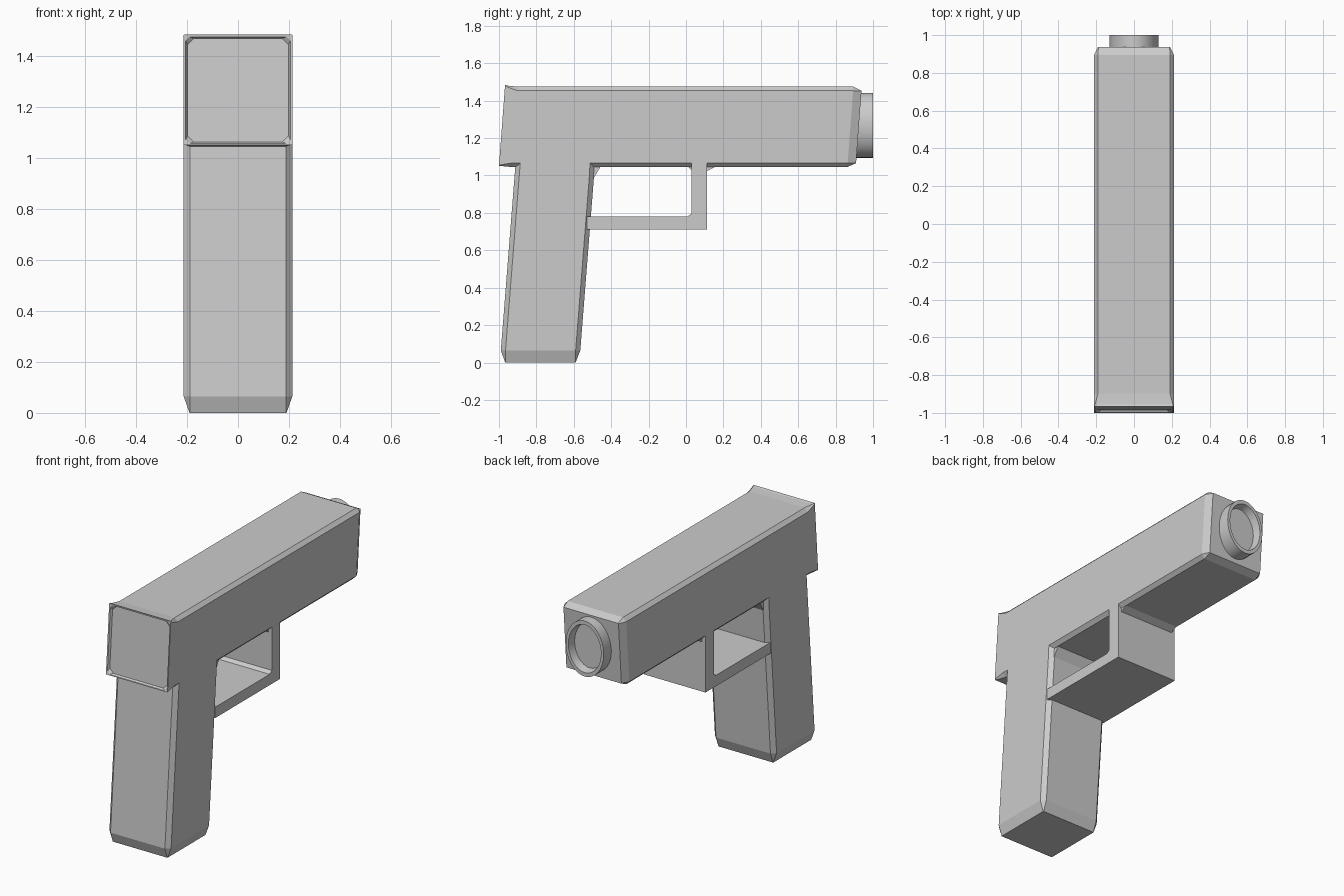
import bpy, math

if "Cube" in bpy.data.objects:
    bpy.data.objects.remove(bpy.data.objects["Cube"])

W = 0.213          # half width shared by every flush side
IN = 0.19          # half width after the chamfer


def make_object(name, verts, faces):
    mesh = bpy.data.meshes.new(name)
    mesh.from_pydata(verts, [], faces)
    mesh.validate()
    obj = bpy.data.objects.new(name, mesh)
    bpy.context.collection.objects.link(obj)
    bpy.context.view_layer.objects.active = obj
    bpy.ops.object.mode_set(mode='EDIT')
    bpy.ops.mesh.select_all(action='SELECT')
    bpy.ops.mesh.normals_make_consistent(inside=False)
    bpy.ops.object.mode_set(mode='OBJECT')
    return obj


def loft(name, rings):
    """Skin equal-length rings and cap both ends."""
    n = len(rings[0])
    verts = [p for r in rings for p in r]
    faces = [list(range(n)), list(range(len(verts) - n, len(verts)))]
    for k in range(len(rings) - 1):
        for i in range(n):
            j = (i + 1) % n
            faces.append([k * n + i, k * n + j, (k + 1) * n + j, (k + 1) * n + i])
    return make_object(name, verts, faces)


def octagon(hx, lo, hi, cx, cy):
    """Rectangle with chamfered corners, as 2D points."""
    return [(hx - cx, lo), (hx, lo + cy), (hx, hi - cy), (hx - cx, hi),
            (cx - hx, hi), (-hx, hi - cy), (-hx, lo + cy), (cx - hx, lo)]


def body_ring(y, hx, lo, hi, c, lean=0.075):
    return [(x, y + lean * (z - 1.05), z) for x, z in octagon(hx, lo, hi, c, c)]


def grip_ring(z, hx, back, front, c):
    return [(x, y, z) for x, y in octagon(hx, back, front, c, c)]


def prism(name, profile, hx):
    return loft(name, [[(s * hx, y, z) for y, z in profile] for s in (-1, 1)])


# Main body, with the raised rear rim and shallow recessed rear panel
loft("body", [
    body_ring(-0.985, 0.198, 1.062, 1.468, 0.025),
    body_ring(-0.998, 0.205, 1.056, 1.474, 0.015),
    body_ring(-1.0, W, 1.051, 1.484, 0.002),
    body_ring(-0.985, W, 1.050, 1.480, 0.008),
    body_ring(-0.93, W, 1.045, 1.475, 0.022),
    body_ring(0.863, W, 1.045, 1.475, 0.022),
    body_ring(0.908, IN, 1.066, 1.453, 0.002)])

# Grip, leaning back with chamfered edges and base
loft("grip", [
    grip_ring(0.0, IN, -0.967, -0.59, 0.002),
    grip_ring(0.065, W, -0.99, -0.565, 0.025),
    grip_ring(0.98, W, -0.918, -0.493, 0.025),
    grip_ring(1.067, W, -0.911, -0.488, 0.025)])

# Trigger guard: lower bar and front post in one profile
prism("trigger_guard", [(-0.53, 0.712), (0.112, 0.712), (0.112, 1.08),
                        (0.03, 1.08), (0.03, 0.796), (0.008, 0.78),
                        (-0.53, 0.78)], W)

# Small corner fillets under the body
for name, profile in {
    "grip_fillet": [(-0.50, 0.975), (-0.455, 1.05), (-0.50, 1.05)],
    "guard_rear_fillet": [(0.035, 1.025), (0.005, 1.05), (0.035, 1.05)],
    "guard_front_fillet": [(0.108, 1.022), (0.165, 1.05), (0.108, 1.05)],
}.items():
    prism(name, profile, IN)


# Oval muzzle ring with a recessed bore
def oval(y, s):
    return [(0.131 * s * math.cos(a), y, 1.268 + 0.174 * s * math.sin(a))
            for a in (math.tau * i / 32 for i in range(32))]


muzzle = loft("muzzle", [oval(0.90, 1), oval(1.0, 1), oval(1.0, 0.86), oval(0.95, 0.8)])
bpy.ops.object.select_all(action='DESELECT')
muzzle.select_set(True)
bpy.context.view_layer.objects.active = muzzle
bpy.ops.object.shade_smooth_by_angle(angle=math.radians(30))
